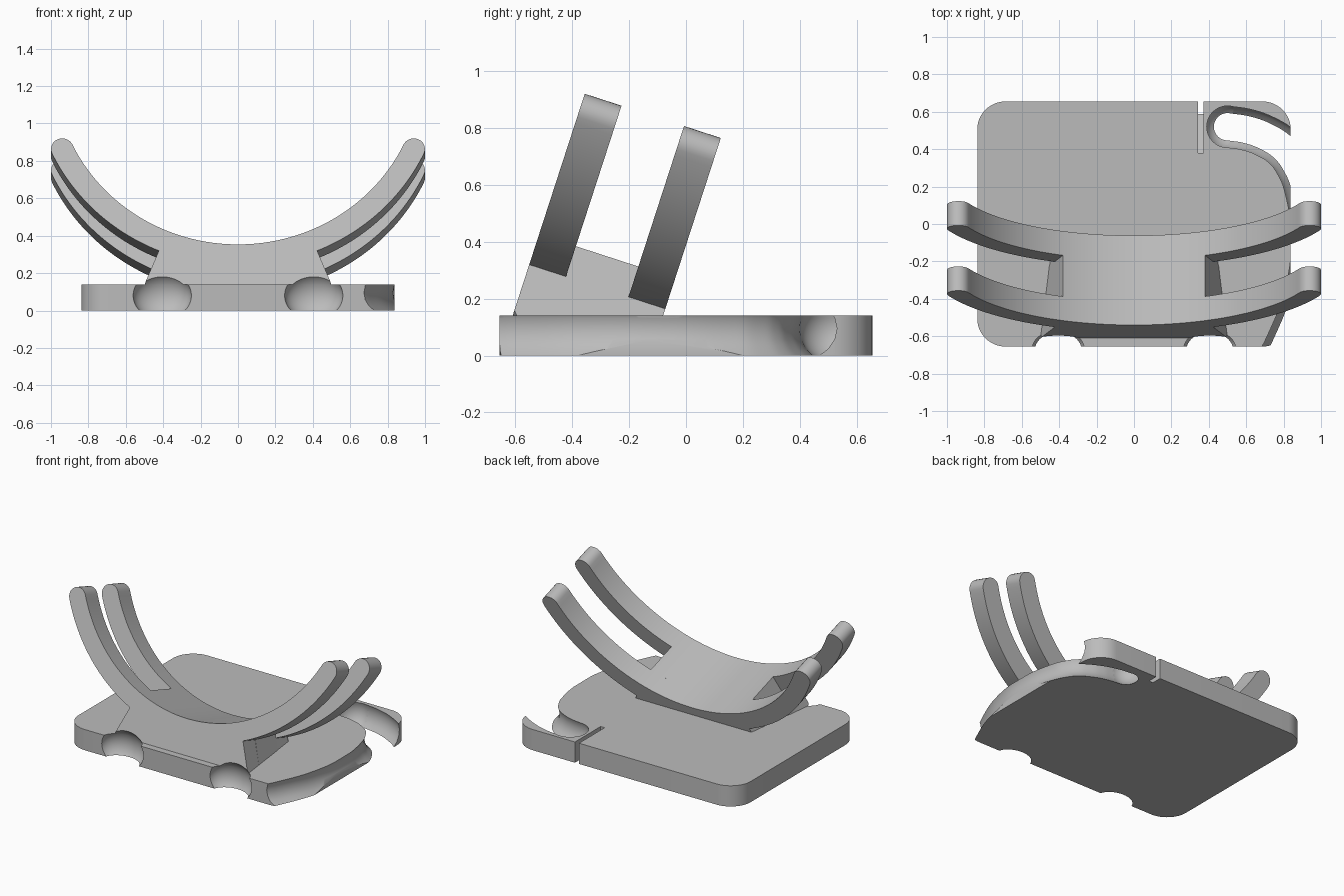
import bpy, bmesh, math
from mathutils import Vector

if "Cube" in bpy.data.objects:
    bpy.data.objects.remove(bpy.data.objects["Cube"])

grey = bpy.data.materials.new("light grey plastic")
grey.use_nodes = True
grey.diffuse_color = (0.5, 0.5, 0.5, 1)
grey.node_tree.nodes["Principled BSDF"].inputs["Base Color"].default_value = (0.5, 0.5, 0.5, 1)

LEAN = math.radians(18)
SIN, COS = math.sin(LEAN), math.cos(LEAN)
FRONT = -0.655
PLATE_TOP = 0.14


def arc(cx, cy, r, a0, a1, n):
    """Points along an arc, angles in degrees."""
    angles = [math.radians(a0 + (a1 - a0) * i / n) for i in range(n + 1)]
    return [(cx + r * math.cos(a), cy + r * math.sin(a)) for a in angles]


def extrude(name, outline, lo, hi, place):
    """Prism from an outline; place maps (u, v, depth) to the world."""
    bm = bmesh.new()
    face = bm.faces.new([bm.verts.new(place(u, v, lo)) for u, v in outline])
    shift = Vector(place(0, 0, hi)) - Vector(place(0, 0, lo))
    out = bmesh.ops.extrude_face_region(bm, geom=[face], use_keep_orig=True)
    bmesh.ops.translate(bm, verts=[g for g in out["geom"] if isinstance(g, bmesh.types.BMVert)], vec=shift)
    bmesh.ops.recalc_face_normals(bm, faces=bm.faces)
    return finish(name, bm)


def finish(name, bm):
    mesh = bpy.data.meshes.new(name)
    bm.to_mesh(mesh)
    bm.free()
    mesh.materials.append(grey)
    ob = bpy.data.objects.new(name, mesh)
    bpy.context.collection.objects.link(ob)
    return ob


def activate(ob):
    bpy.ops.object.select_all(action='DESELECT')
    ob.select_set(True)
    bpy.context.view_layer.objects.active = ob


def cut(ob, cutters):
    for c in cutters:
        mod = ob.modifiers.new("cut", 'BOOLEAN')
        mod.operation, mod.solver, mod.object = 'DIFFERENCE', 'EXACT', c
        activate(ob)
        bpy.ops.object.modifier_apply(modifier=mod.name)


def ellipsoid(name, centre, radii):
    bm = bmesh.new()
    bmesh.ops.create_uvsphere(bm, u_segments=48, v_segments=32, radius=1)
    bmesh.ops.scale(bm, vec=radii, verts=bm.verts)
    bmesh.ops.translate(bm, vec=centre, verts=bm.verts)
    return finish(name, bm)


def upright(u, v, d):
    return (u, v, d)


def sideways(u, v, d):
    return (d, u, v)


def leaning(u, v, d):
    return (u, FRONT + v * SIN + d * COS, v * COS - d * SIN)


# Base plate with rounded corners
X, Y, R = 0.838, 0.655, 0.15
outline = []
for sx, sy, start in ((1, 1, 0), (-1, 1, 90), (-1, -1, 180), (1, -1, 270)):
    outline += arc(sx * (X - R), sy * (Y - R), R, start, start + 90, 12)
plate = extrude("base_plate", outline, 0, PLATE_TOP, upright)

# Cable channel along the left edge, curling into a hook at the back
TUBE, TUBE_Z = 0.12, 0.095
path = [(0.5, 0.52), (0.6, 0.505), (0.7, 0.47), (0.8, 0.405), (0.87, 0.31), (0.913, 0.2),
        (0.951, -0.1), (0.913, -0.38), (0.81, -0.65), (0.73, -0.8)]
curve = bpy.data.curves.new("channel_cutter", 'CURVE')
curve.dimensions = '3D'
curve.bevel_depth, curve.bevel_resolution = TUBE, 8
curve.use_fill_caps = True
curve.resolution_u = 8
spline = curve.splines.new('BEZIER')
spline.bezier_points.add(len(path) - 1)
for p, (x, y) in zip(spline.bezier_points, path):
    p.co = (x, y, TUBE_Z)
    p.handle_left_type = p.handle_right_type = 'AUTO'
channel = bpy.data.objects.new("channel_cutter", curve)
bpy.context.collection.objects.link(channel)
activate(channel)
bpy.ops.object.convert(target='MESH')
channel = bpy.context.view_layer.objects.active
channel_end = ellipsoid("channel_end_cutter", (*path[0], TUBE_Z), (TUBE, TUBE, TUBE))

# Scoops in the front edge and the narrow sloping slit at the back
scoops = [ellipsoid("scoop_cutter", (s * 0.405, -0.67, 0.08), (0.157, 0.115, 0.13)) for s in (-1, 1)]
slit = extrude("slit_cutter", [(0.38, 0.2), (0.38, 0.1), (0.63, -0.02), (0.8, -0.02), (0.8, 0.2)],
               0.342, 0.372, sideways)
cut(plate, [channel, channel_end, slit] + scoops)

# Cradle profile: inner arc, rounded tips, outer arc, tapering foot
VC, RI, RO, TIP = 1.35, 0.9785, 1.0985, 64.8
RM, HALF = (RI + RO) / 2, (RO - RI) / 2
FOOT_X, FOOT_V = 0.503, 0.14


def tip(side):
    a = -90 + side * TIP
    t = math.radians(a)
    first = a if side > 0 else a + 180
    pts = arc(RM * math.cos(t), VC + RM * math.sin(t), HALF, a, a + side * 180, 12)
    return pts


root = math.degrees(math.asin(0.423 / RO))
foot = [(-FOOT_X, FOOT_V), (FOOT_X, FOOT_V)]
arms = (foot + arc(0, VC, RO, -90 + root, -90 + TIP, 32) + tip(1)[1:-1]
        + arc(0, VC, RI, -90 + TIP, -90 - TIP, 80) + tip(-1)[::-1][1:-1]
        + arc(0, VC, RO, -90 - TIP, -90 - root, 32))
inner = math.degrees(math.asin(0.38 / RI))
middle = foot + arc(0, VC, RI, -90 + inner, -90 - inner, 32)

front = extrude("front_cradle_arms", arms, 0, 0.136, leaning)
block = extrude("cradle_block", middle, 0.136, 0.367, leaning)
back = extrude("back_cradle_arms", arms, 0.367, 0.503, leaning)

# Trim the cradle where it sinks into the plate
for ob in (front, block, back):
    bm = bmesh.new()
    bm.from_mesh(ob.data)
    res = bmesh.ops.bisect_plane(bm, geom=bm.verts[:] + bm.edges[:] + bm.faces[:],
                                 plane_co=(0, 0, PLATE_TOP - 0.005), plane_no=(0, 0, 1), clear_inner=True)
    bmesh.ops.holes_fill(bm, edges=[e for e in bm.edges if e.is_boundary])
    bmesh.ops.recalc_face_normals(bm, faces=bm.faces)
    bm.to_mesh(ob.data)
    bm.free()
cut(front, scoops)

for helper in [channel, channel_end, slit] + scoops:
    bpy.data.objects.remove(helper)

for ob in (plate, front, block, back):
    activate(ob)
    bpy.ops.object.shade_smooth_by_angle(angle=math.radians(30))
